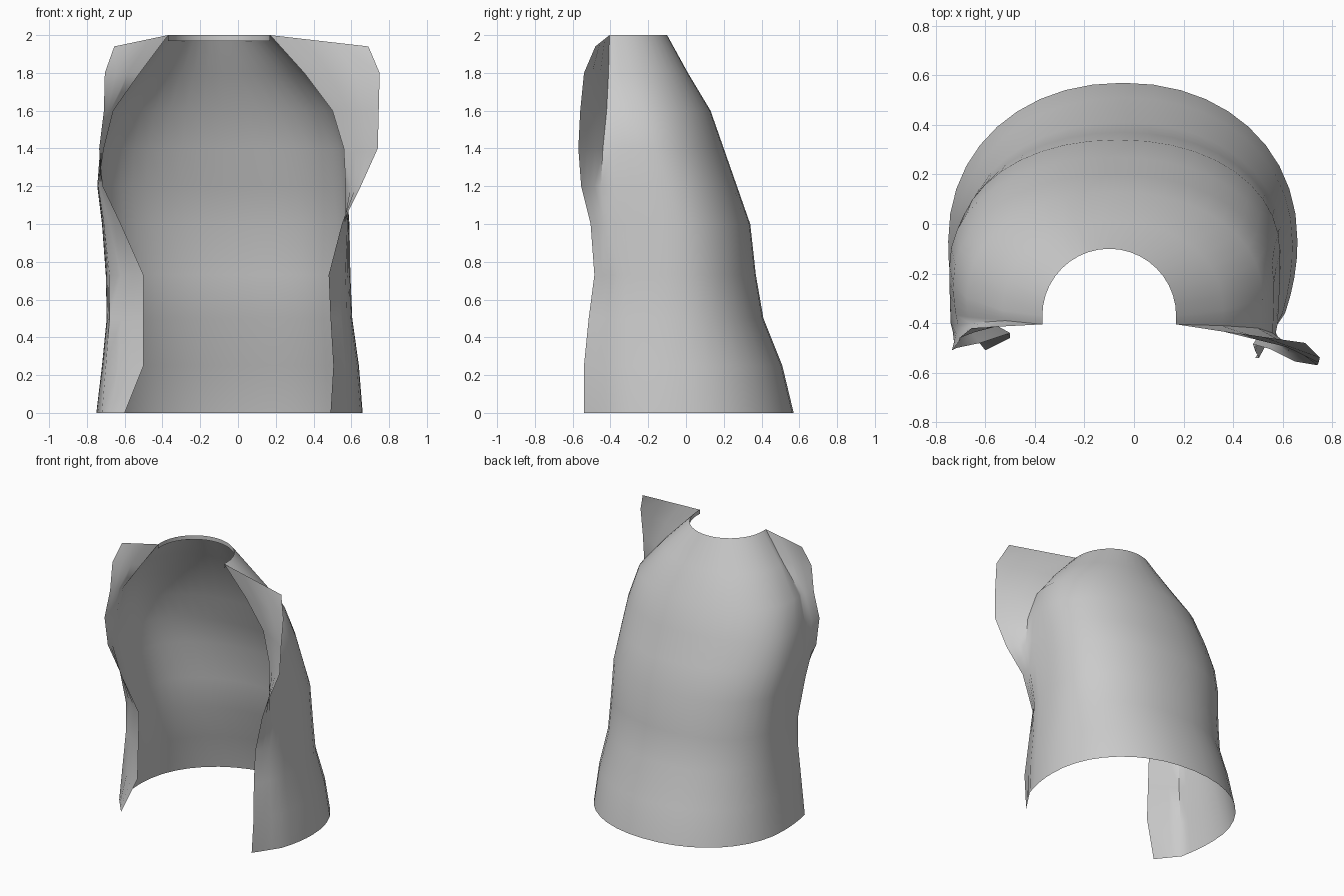
import bpy, bmesh, math
from mathutils import Vector

if "Cube" in bpy.data.objects:
    bpy.data.objects.remove(bpy.data.objects["Cube"])

# Body rows: height, left x, right x, y of the widest point, back y
BODY = [
    (0.00, -0.75, 0.66, -0.07, 0.57), (0.25, -0.72, 0.64, -0.08, 0.51),
    (0.50, -0.695, 0.605, -0.10, 0.41), (0.73, -0.70, 0.595, -0.10, 0.37),
    (1.00, -0.72, 0.59, -0.12, 0.34), (1.20, -0.745, 0.575, -0.17, 0.27),
    (1.40, -0.73, 0.565, -0.24, 0.20), (1.60, -0.675, 0.52, -0.30, 0.13),
    (1.80, -0.53, 0.36, -0.35, 0.01), (2.00, -0.37, 0.17, -0.37, -0.10)]
# Front opening per row: fold line (x, y) and free edge (x, y)
LEFT = [
    (-0.72, -0.36, -0.60, -0.51), (-0.70, -0.35, -0.50, -0.46),
    (-0.68, -0.34, -0.50, -0.45), (-0.68, -0.34, -0.50, -0.44),
    (-0.71, -0.38, -0.62, -0.48), (-0.74, -0.40, -0.715, -0.50),
    (-0.71, -0.41, -0.735, -0.51), (-0.66, -0.40, -0.71, -0.48),
    (-0.52, -0.39, -0.705, -0.46), (-0.37, -0.405, -0.655, -0.42)]
RIGHT = [
    (0.61, -0.36, 0.49, -0.54), (0.60, -0.36, 0.505, -0.54),
    (0.575, -0.36, 0.49, -0.515), (0.57, -0.36, 0.48, -0.485),
    (0.58, -0.40, 0.55, -0.505), (0.57, -0.45, 0.65, -0.555),
    (0.56, -0.44, 0.74, -0.57), (0.50, -0.42, 0.745, -0.56),
    (0.35, -0.41, 0.75, -0.54), (0.17, -0.405, 0.69, -0.48)]
BACK_N, SIDE_N, FLAP_N = 20, 4, 3


def side(row, xw, cy, z, top):
    """Points from the free edge, over the fold, up to the widest point."""
    fx, fy, ex, ey = row
    ez = 1.94 if top else z
    fold, edge = Vector((fx, fy, z)), Vector((ex, ey, ez))
    wide = Vector((xw, cy, z))
    ctrl = Vector((xw, (cy + fy) / 2, z))
    pts = [edge.lerp(fold, i / FLAP_N) for i in range(FLAP_N)]
    for i in range(SIDE_N):
        t = i / SIDE_N
        pts.append(fold * (1 - t) ** 2 + ctrl * 2 * t * (1 - t) + wide * t * t)
    return pts


def section(i):
    z, xl, xr, cy, yb = BODY[i]
    top = i == len(BODY) - 1
    cx, rx = (xl + xr) / 2, (xr - xl) / 2
    back = []
    for k in range(BACK_N + 1):
        a = math.pi * (1 - k / BACK_N)
        c, s = math.cos(a), max(math.sin(a), 0.0)
        p = 2 / (2.0 if top else 2.12)
        back.append(Vector((cx + rx * math.copysign(abs(c) ** p, c),
                            cy + (yb - cy) * s ** p, z)))
    return side(LEFT[i], xl, cy, z, top) + back + side(RIGHT[i], xr, cy, z, top)[::-1]


def loft(bm, lower, upper):
    for k in range(len(lower) - 1):
        bm.faces.new((lower[k + 1], lower[k], upper[k], upper[k + 1]))


def finish(bm, name, mat, angle):
    mesh = bpy.data.meshes.new(name)
    bm.to_mesh(mesh)
    bm.free()
    mesh.materials.append(mat)
    ob = bpy.data.objects.new(name, mesh)
    bpy.context.collection.objects.link(ob)
    bpy.ops.object.select_all(action='DESELECT')
    ob.select_set(True)
    bpy.context.view_layer.objects.active = ob
    bpy.ops.object.shade_smooth_by_angle(angle=math.radians(angle))


cloth = bpy.data.materials.new("grey_cloth")
cloth.diffuse_color = (0.6, 0.6, 0.6, 1)
cloth.use_nodes = True
cloth.node_tree.nodes["Principled BSDF"].inputs["Base Color"].default_value = cloth.diffuse_color

# Vest: back, side panels and flared lapels as one open sheet
bm = bmesh.new()
rows = [[bm.verts.new(p) for p in section(i)] for i in range(len(BODY))]
for lower, upper in zip(rows, rows[1:]):
    loft(bm, lower, upper)
finish(bm, "vest_shell", cloth, 50)

# Neck band: short strip turned down inside the collar
bm = bmesh.new()
neck = section(len(BODY) - 1)[FLAP_N:-FLAP_N]
upper = [bm.verts.new(p) for p in neck]
lower = [bm.verts.new(p - Vector((0, 0, 0.03))) for p in neck]
loft(bm, upper, lower)
finish(bm, "neck_band", cloth, 40)
